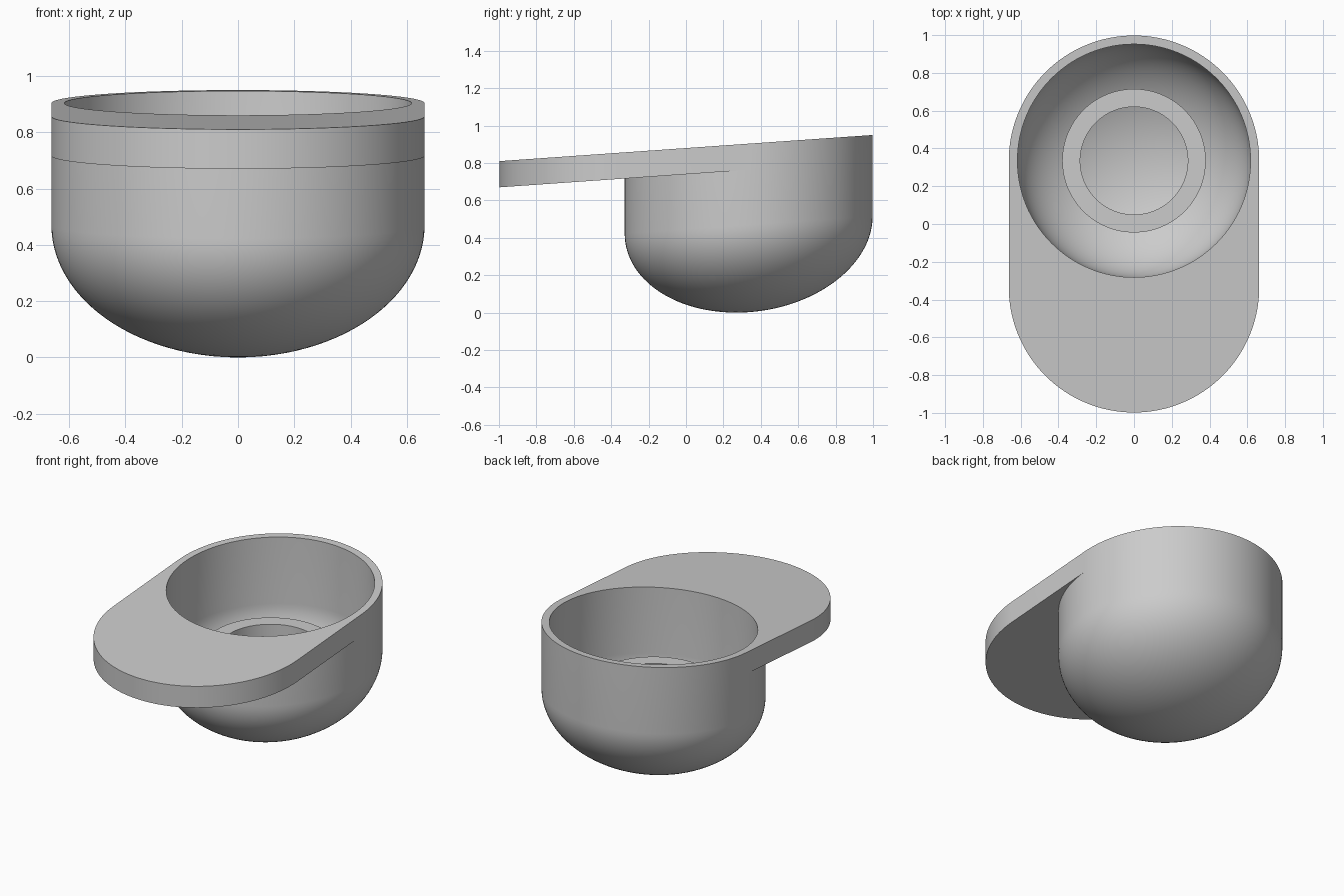
import bpy, bmesh
from math import sin, cos, pi, sqrt

if "Cube" in bpy.data.objects:
    bpy.data.objects.remove(bpy.data.objects["Cube"])

R, R_IN, CY = 0.663, 0.617, 0.335     # bowl radii and bowl centre in y
SLOPE, TOP, THICK = 0.07, 0.88, 0.14  # tilt of the deck, its height and thickness
DOME_Z, DOME_H, DOME_H_IN = 0.446, 0.467, 0.425
SEG = 128


def finish(name, bm):
    bmesh.ops.recalc_face_normals(bm, faces=bm.faces[:])
    mesh = bpy.data.meshes.new(name)
    bm.to_mesh(mesh)
    bm.free()
    obj = bpy.data.objects.new(name, mesh)
    bpy.context.collection.objects.link(obj)
    bpy.ops.object.select_all(action='DESELECT')
    obj.select_set(True)
    bpy.context.view_layer.objects.active = obj
    bpy.ops.object.shade_smooth_by_angle(angle=0.5)
    return obj


def revolve(profile, closed=False):
    """Turn an (r, z) profile around the bowl axis."""
    bm = bmesh.new()
    vs = [bm.verts.new((r, CY, z)) for r, z in profile]
    edges = [bm.edges.new(p) for p in zip(vs, vs[1:])]
    if closed:
        edges.append(bm.edges.new((vs[-1], vs[0])))
    bmesh.ops.spin(bm, geom=vs + edges, cent=(0, CY, 0), axis=(0, 0, 1),
                   angle=2 * pi, steps=SEG)
    bmesh.ops.remove_doubles(bm, verts=bm.verts[:], dist=1e-5)
    return bm


def shear(bm, below=10):
    for v in bm.verts:
        if v.co.z < below:
            v.co.z += SLOPE * v.co.y


def dome(r, h, n=28):
    return [(r * sin(i / n * pi / 2), DOME_Z - h * cos(i / n * pi / 2)) for i in range(n + 1)]


# Round-bottomed bowl shell, sheared so its rim follows the sloping deck
bm = revolve(dome(R, DOME_H) + [(R, TOP), (R_IN, TOP)] + dome(R_IN, DOME_H_IN)[::-1])
shear(bm)
finish("bowl", bm)

# Deck: rounded front end, cut back to the bowl wall
n = SEG // 2
outline = [(R * cos(a), -CY - R * sin(a)) for a in (pi * i / n for i in range(n + 1))]
outline += [(-R, CY)]
rc = 0.645
outline += [(-rc * cos(a), CY - rc * sin(a)) for a in (pi * i / n for i in range(n + 1))]
outline += [(R, CY)]
bm = bmesh.new()
face = bm.faces.new([bm.verts.new((x, y, TOP - THICK)) for x, y in outline])
ext = bmesh.ops.extrude_face_region(bm, geom=[face])
for v in ext["geom"]:
    if isinstance(v, bmesh.types.BMVert):
        v.co.z = TOP
shear(bm)
finish("deck", bm)

# Upright tube inside the bowl, level on top and standing on the bowl floor
def floor_z(r):
    return DOME_Z - 0.445 * sqrt(1 - (r / 0.64) ** 2)

bm = revolve([(0.285, floor_z(0.285)), (0.38, floor_z(0.38)), (0.38, 0.525), (0.285, 0.525)], closed=True)
shear(bm, below=0.3)
finish("inner_tube", bm)
